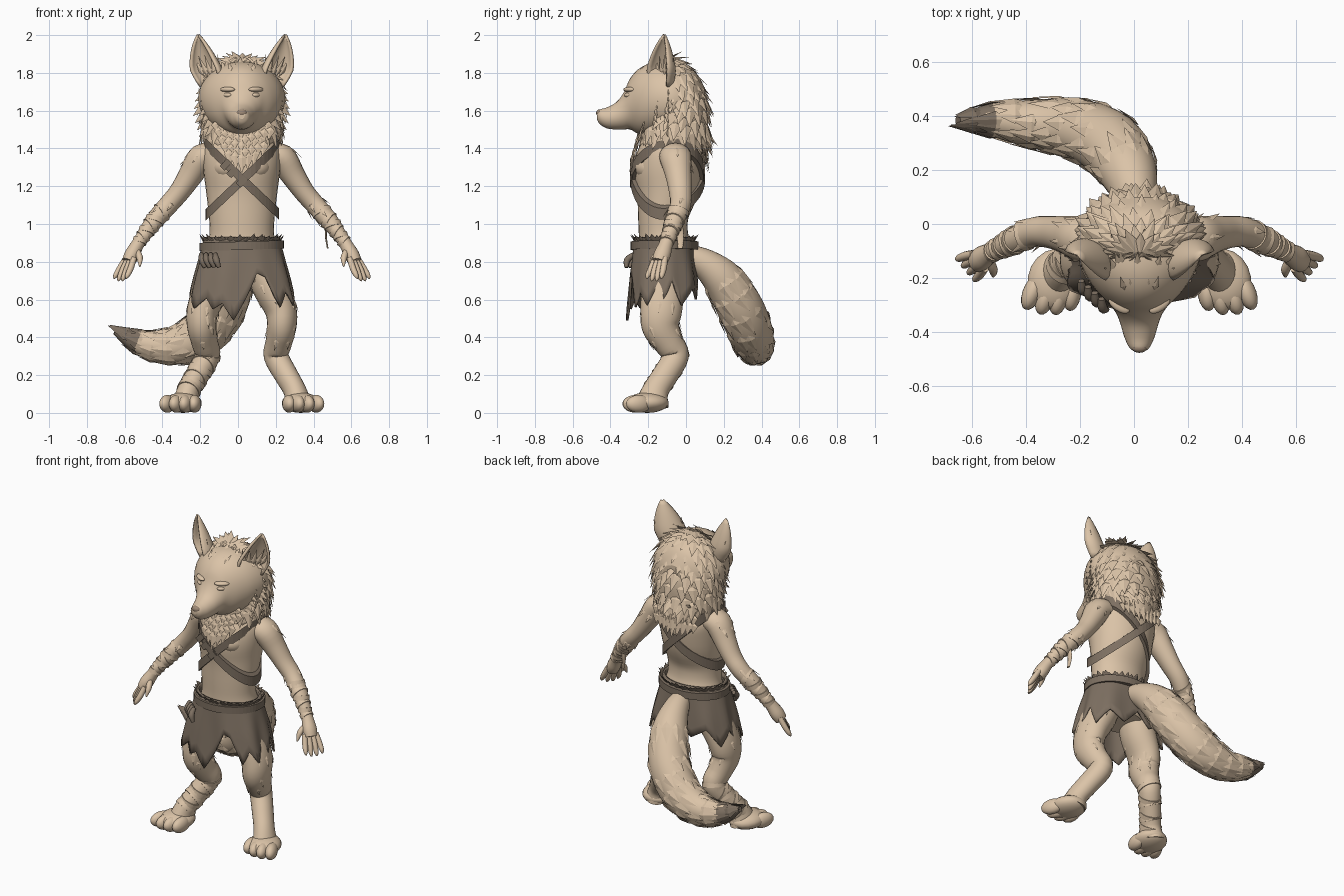
import bpy, bmesh, math, random
from mathutils import Vector, Matrix

random.seed(4)
if "Cube" in bpy.data.objects:
    bpy.data.objects.remove(bpy.data.objects["Cube"])
X, Y, Z = Vector((1, 0, 0)), Vector((0, 1, 0)), Vector((0, 0, 1))
MID = 0.02  # x of the body's mirror plane


def material(name, rgb):
    m = bpy.data.materials.new(name)
    m.use_nodes = True
    m.diffuse_color = (*rgb, 1)
    m.node_tree.nodes["Principled BSDF"].inputs["Base Color"].default_value = (*rgb, 1)
    return m


TAN = material("tan fur", (0.71, 0.55, 0.39))
DARK = material("dark leather", (0.205, 0.16, 0.12))
NOSE = material("nose brown", (0.34, 0.25, 0.18))


def finish(bm, name, mats, rule=None):
    bmesh.ops.recalc_face_normals(bm, faces=bm.faces)
    if rule:
        for f in bm.faces:
            f.material_index = int(rule(f.calc_center_median()))
    me = bpy.data.meshes.new(name)
    bm.to_mesh(me)
    bm.free()
    for m in mats:
        me.materials.append(m)
    ob = bpy.data.objects.new(name, me)
    bpy.context.collection.objects.link(ob)
    return ob


def frames(pts, ref, sub=4, axis=None):
    """Smooth path samples: position, side axes, tangent (or fixed axis) and two radii."""
    P = [Vector(p) for p in pts]
    S = []
    for i in range(len(P) - 1):
        a, b, c, d = P[max(i - 1, 0)], P[i], P[i + 1], P[min(i + 2, len(P) - 1)]
        for k in range(sub):
            t = k / sub
            S.append(0.5 * (2 * b + (c - a) * t + (2 * a - 5 * b + 4 * c - d) * t * t
                            + (3 * b - a - 3 * c + d) * t ** 3))
    S.append(P[-1])
    out = []
    for i, s in enumerate(S):
        t = axis or (Vector(S[min(i + 1, len(S) - 1)][:3]) - Vector(S[max(i - 1, 0)][:3])).normalized()
        u = (ref - ref.dot(t) * t).normalized()
        out.append((Vector(s[:3]), u, t.cross(u), t, max(s[3], 0.003), max(s[4], 0.003)))
    return out


def rim(frame, a):
    p, u, v, t, ra, rb = frame
    return p + u * ra * math.cos(a) + v * rb * math.sin(a)


def loft(bm, pts, ref, n=20, sub=4, axis=None):
    rings = [[bm.verts.new(rim(f, 2 * math.pi * k / n)) for k in range(n)] for f in frames(pts, ref, sub, axis)]
    for r, q in zip(rings, rings[1:]):
        for k in range(n):
            bm.faces.new((r[k], r[(k + 1) % n], q[(k + 1) % n], q[k])).smooth = True
    bm.faces.new(rings[0])
    bm.faces.new(rings[-1])


def ball(bm, loc, size, rot=0):
    mat = Matrix.Translation(loc) @ Matrix.Rotation(rot, 4, "Z") @ Matrix.Diagonal((*size, 1))
    for v in bmesh.ops.create_uvsphere(bm, u_segments=18, v_segments=12, radius=1, matrix=mat)["verts"]:
        for f in v.link_faces:
            f.smooth = True


def tuft(bm, p, d, normal, length, width):
    d = d.normalized()
    s = d.cross(normal).normalized()
    up = s.cross(d)
    a, l, r, m, tip = [bm.verts.new(q) for q in (
        p - d * length * 0.4, p - s * width, p + s * width, p + up * width * 0.3, p + d * length)]
    for f in ((a, r, m), (r, tip, m), (tip, l, m), (l, a, m), (a, l, tip, r)):
        bm.faces.new(f)


def fur(bm, pts, ref, n, length, width, spread, keep=lambda p: True, sub=2, chance=1):
    """Staggered rows of tufts that follow the slope of a lofted shape."""
    rows = frames(pts, ref, sub)
    for i, (f, g) in enumerate(zip(rows, rows[1:])):
        for k in range(n):
            a = 2 * math.pi * (k + i % 2 * 0.5 + random.uniform(-0.2, 0.2)) / n
            q = rim(f, a)
            d = (rim(g, a) - q).normalized()
            nor = f[1] * math.cos(a) + f[2] * math.sin(a)
            nor = (nor - nor.dot(d) * d).normalized()
            if keep(q) and random.random() < chance:
                tuft(bm, q, d + nor * spread, nor, length * random.uniform(0.75, 1.25), width)


def mirrored(pts, s):
    return [(MID + s * p[0], *p[1:]) for p in pts]


# Torso with chest muscles
torso = [(MID, -0.1, 0.7, 0.14, 0.11), (MID, -0.11, 0.85, 0.185, 0.14), (MID, -0.12, 0.95, 0.17, 0.13),
         (MID, -0.12, 1.05, 0.175, 0.135), (MID, -0.10, 1.18, 0.19, 0.165), (MID, -0.095, 1.3, 0.205, 0.18),
         (MID, -0.08, 1.38, 0.205, 0.165), (MID, -0.06, 1.44, 0.17, 0.13), (MID, -0.05, 1.52, 0.1, 0.1)]
bm = bmesh.new()
loft(bm, torso, X, 32)
for s in (1, -1):
    ball(bm, (MID + s * 0.075, -0.16, 1.3), (0.085, 0.112, 0.075))
finish(bm, "torso", [TAN])
BODY = frames(torso, X)


def body_at(z):
    for f, g in zip(BODY, BODY[1:]):
        if f[0].z <= z <= g[0].z:
            t = (z - f[0].z) / (g[0].z - f[0].z)
            return f[0].lerp(g[0], t), f[4] + (g[4] - f[4]) * t, f[5] + (g[5] - f[5]) * t


def body_point(a, height, off):
    z = 1.2
    for _ in range(12):
        p, ra, rb = body_at(min(z, 1.5))
        x = (ra + off) * math.cos(a)
        z = 0.5 * (z + height(x))
    return Vector((MID + x, p.y + (rb + off) * math.sin(a), height(x)))


def band(name, height, off, half, n=56):
    bm = bmesh.new()
    rings = []
    for k in range(n):
        a = 2 * math.pi * k / n
        i, o = body_point(a, height, off - 0.03), body_point(a, height, off)
        rings.append([bm.verts.new(q) for q in (i - Z * half, o - Z * half, o + Z * half, i + Z * half)])
    for k in range(n):
        r, q = rings[k], rings[(k + 1) % n]
        for j in range(4):
            bm.faces.new((r[j], r[(j + 1) % 4], q[(j + 1) % 4], q[j]))
    finish(bm, name, [DARK])


# Crossed straps, buckles, belt and rolls
band("strap_to_left_hip", lambda x: 1.24 - 0.95 * x, 0.022, 0.03)
band("strap_to_right_hip", lambda x: 1.23 + 0.95 * x, 0.016, 0.03)
band("belt", lambda x: 0.885 + 0.03 * x, 0.04, 0.022)
bm = bmesh.new()
for x, z in ((-0.065, 1.315), (-0.03, 1.275), (MID, 1.225)):
    mat = Matrix.Translation((x, -0.286, z)) @ Matrix.Rotation(0.76, 4, "Y")
    bmesh.ops.create_cube(bm, size=0.05, matrix=mat @ Matrix.Diagonal((0.7, 0.4, 1.1, 1)))
for k in range(4):
    x = -0.195 + 0.025 * k
    loft(bm, [(x, -0.21 - 0.022 * k, 0.84, 0.012, 0.012), (x + 0.005, -0.245 - 0.022 * k, 0.81, 0.018, 0.018),
              (x + 0.02, -0.25 - 0.022 * k, 0.77, 0.01, 0.01)], X, 10)
finish(bm, "buckles_and_belt_rolls", [DARK])

# Ragged skirt: angle in degrees and hem height
hem = [(0, .6), (15, .7), (30, .57), (50, .66), (70, .6), (90, .7), (110, .62), (130, .68), (150, .57),
       (170, .66), (185, .58), (200, .65), (217, .555), (230, .61), (240, .55), (250, .58), (262, .49),
       (275, .61), (288, .74), (298, .72), (312, .56), (322, .64), (335, .57), (348, .66), (360, .6)]
bm = bmesh.new()
cols = []
for (a, h), (b, g) in zip(hem, hem[1:]):
    for t in (0, 0.34, 0.67):
        ang, low = math.radians(a + (b - a) * t), h + (g - h) * t
        c, s = math.cos(ang), math.sin(ang)
        square = (abs(c) ** 2.7 + abs(s) ** 2.7) ** (-1 / 2.7)
        col = []
        for j in range(7):
            z = 0.93 + (low - 0.93) * j / 6
            drop = 0.93 - z
            r = 1 + 0.15 * min(drop, 0.2) * math.sin(9 * ang) + (square - 1) * min(1, drop * 5)
            col.append(bm.verts.new((MID + (0.2 + 0.24 * drop) * r * c, -0.12 + (0.155 + 0.1 * drop) * r * s, z)))
        cols.append(col)
for c, d in zip(cols, cols[1:] + cols[:1]):
    for j in range(6):
        bm.faces.new((c[j], d[j], d[j + 1], c[j + 1])).smooth = True
skirt = finish(bm, "ragged_skirt", [DARK])
skirt.modifiers.new("cloth thickness", "SOLIDIFY").thickness = 0.012
bm = bmesh.new()
fur(bm, [(MID, -0.115, 0.91, 0.2, 0.155), (MID, -0.115, 0.925, 0.205, 0.16)], X, 26, 0.035, 0.024, 0.4)
finish(bm, "belt_fringe", [DARK])

# Limbs
arm = [(.14, -.06, 1.36, .08, .06), (.21, -.055, 1.35, .085, .075), (.27, -.04, 1.26, .07, .065),
       (.33, -.03, 1.17, .06, .055), (.39, -.03, 1.1, .055, .052), (.46, -.06, 1.02, .05, .048),
       (.54, -.1, .91, .036, .034), (.58, -.125, .84, .045, .04), (.6, -.14, .8, .04, .035)]
leg = [(.1, -.1, .82, .09, .11), (.15, -.12, .68, .1, .115), (.205, -.13, .55, .085, .11),
       (.212, -.135, .46, .078, .1), (.195, -.09, .37, .07, .08), (.182, -.055, .3, .066, .07),
       (.235, -.11, .2, .062, .068), (.28, -.16, .12, .06, .07), (.3, -.18, .05, .07, .09)]


def wraps(name, pts, ref, picks):
    bm = bmesh.new()
    for i, k in enumerate(picks):
        p, u, v, t, ra, rb = frames(pts, ref)[k]
        d = (t + v * (0.35 if i % 2 else -0.35)).normalized() * 0.014
        loft(bm, [(*(p - d), ra + 0.004, rb + 0.004), (*(p + d), ra + 0.004, rb + 0.004)], ref, 18, 1)
    finish(bm, name, [TAN])


for s, side in ((1, "left"), (-1, "right")):
    pts = mirrored(arm, s)
    bm = bmesh.new()
    loft(bm, pts, Y)
    fur(bm, pts[1:3], Y, 9, 0.05, 0.014, 0.35, lambda p: p.z > 1.3, chance=0.6)
    fur(bm, pts[4:6], Y, 9, 0.05, 0.014, 0.3, chance=0.4)
    finish(bm, side + "_arm", [TAN])
    wraps(side + "_forearm_wraps", pts, Y, (18, 20, 21, 22, 23, 24))
    # Fingers fan forward and inward
    bm = bmesh.new()
    for j in (-1.5, -0.5, 0.5, 1.5):
        tip = 0.012 * (1.5 - abs(j))
        loft(bm, mirrored([(.592 + j * .014, -.137 + j * .017, .82, .016, .016),
                           (.617 + j * .019, -.152 + j * .022, .765, .017, .017),
                           (.637 + j * .021, -.165 + j * .025, .728 - tip, .013, .013),
                           (.645 + j * .021, -.17 + j * .025, .71 - tip, .003, .003)], s), Y, 10)
    loft(bm, mirrored([(.555, -.13, .86, .016, .018), (.54, -.17, .82, .017, .017), (.54, -.195, .775, .004, .004)], s), X, 10)
    finish(bm, side + "_fingers", [TAN])

    pts = mirrored(leg, s)
    bm = bmesh.new()
    loft(bm, pts, X, 24)
    fur(bm, pts[1:5], X, 9, 0.05, 0.014, 0.2, chance=0.35)
    finish(bm, side + "_leg", [TAN])
    bm = bmesh.new()
    ball(bm, (MID + s * 0.312, -0.205, 0.054), (0.1, 0.115, 0.054), s * 0.3)
    for k in range(4):
        ball(bm, (MID + s * (0.25 + 0.048 * k), -0.25 - 0.016 * (k in (1, 2)), 0.048), (0.036, 0.072, 0.047), s * (0.1 + 0.1 * k))
    finish(bm, side + "_foot", [TAN])
wraps("right_shin_wraps", mirrored(leg, -1), X, (20, 22, 23, 25, 26, 28))
bm = bmesh.new()
loft(bm, [(.47, -.04, 1.0, .02, .006), (.465, -.03, .94, .02, .005), (.475, -.03, .87, .014, .004)], Y, 8)
finish(bm, "left_wrap_tail", [TAN])

# Head: y, z, half width and half height from the muzzle back
head = [(-.472, 1.574, .016, .018), (-.458, 1.568, .036, .038), (-.42, 1.562, .055, .055), (-.37, 1.572, .07, .072),
        (-.33, 1.598, .086, .098), (-.295, 1.636, .112, .136), (-.24, 1.65, .165, .178), (-.16, 1.66, .212, .198),
        (-.06, 1.66, .23, .195), (.04, 1.65, .18, .165), (.1, 1.64, .08, .08)]
bm = bmesh.new()
loft(bm, [(MID, y, z, rz, rx) for y, z, rx, rz in head], Z, 32, axis=Y)
for s in (1, -1):
    ball(bm, (MID + s * 0.075, -0.3, 1.712), (0.045, 0.022, 0.014), s * 0.6)
    ball(bm, (MID + s * 0.075, -0.306, 1.682), (0.026, 0.016, 0.013), s * 0.7)
    for k in range(3):
        tuft(bm, Vector((MID + s * 0.03 * k, -0.25 + 0.01 * k, 1.81 + 0.008 * k)), Vector((s * 0.1 * k, 0.7, 0.6)), Z - Y, 0.05, 0.012)
finish(bm, "head", [TAN])
bm = bmesh.new()
ball(bm, (MID, -0.458, 1.588), (0.028, 0.018, 0.019))
finish(bm, "nose", [NOSE])

# Ears as thick open cups
for s, side in ((1, "left"), (-1, "right")):
    bm = bmesh.new()
    base, axis = Vector((MID + s * 0.145, -0.115, 1.73)), Vector((s * 0.085, 0.0, 0.27))
    front = Vector((s * 0.6, -0.8, 0))
    across = front.cross(Z)
    rows = []
    for i in range(11):
        t = i / 10
        w = 0.105 * max(1 - t, 0.01) ** 0.85 * (1 + 0.6 * t) * (0.65 + 0.35 * min(1, t * 3))
        rows.append([bm.verts.new(base + axis * t + across * w * math.sin(a) - front * w * 0.8 * (math.cos(a) - 0.4))
                     for a in [math.radians(-105 + 17.5 * k) for k in range(13)]])
    for r, q in zip(rows, rows[1:]):
        for k in range(12):
            bm.faces.new((r[k], r[k + 1], q[k + 1], q[k])).smooth = True
    ear = finish(bm, side + "_ear", [TAN])
    mod = ear.modifiers.new("ear thickness", "SOLIDIFY")
    mod.thickness, mod.offset = 0.014, 0
    bm = bmesh.new()
    for k in range(5):
        tuft(bm, base + across * (0.028 * (k - 2)) + axis * 0.3, axis + across * 0.05 * (k - 2), front, 0.09, 0.016)
    finish(bm, side + "_ear_tufts", [TAN])

# Mane: scalp, cheeks, neck ruff and chest bib
mane = [(MID, -.11, 1.855, .03, .02), (MID, -.09, 1.835, .1, .055), (MID, -.06, 1.77, .18, .1),
        (MID, -.04, 1.68, .205, .125), (MID, -.03, 1.6, .21, .145), (MID, -.055, 1.52, .205, .175),
        (MID, -.06, 1.45, .195, .175), (MID, -.04, 1.38, .15, .16), (MID, -.04, 1.33, .12, .14)]
bm = bmesh.new()
loft(bm, mane, X, 28)
fur(bm, mane[:-1], X, 17, 0.09, 0.036, 0.38, lambda p: p.z < 1.52 or p.y > -0.12)
for row in range(5):
    wide = 4 - row // 2
    for k in range(-wide, wide + 1):
        p = Vector((MID + k * 0.034 + row % 2 * 0.015, -0.25 + 0.007 * abs(k) - 0.009 * row, 1.48 - 0.033 * row + 0.012 * abs(k)))
        tuft(bm, p, Vector((-k * 0.05, -0.16, -1)), -Y, 0.085 - 0.008 * abs(k), 0.026)
for k in range(-4, 5):
    for z in (1.41, 1.36):
        tuft(bm, Vector((MID + k * 0.033, 0.105 - 0.006 * abs(k), z)), Vector((0, 0.2, -1)), Y, 0.1 - 0.012 * abs(k), 0.03)
for k in range(16):
    x = random.uniform(-0.1, 0.1)
    p = Vector((MID + x, random.uniform(-0.17, -0.05), 1.85 - 3 * x * x))
    tuft(bm, p, Vector((x * 3, 0.6, 0.45)), Z - Y * 0.5, 0.06, 0.018)
# Cheek ruff fanning outward in two layers
for s in (1, -1):
    for k in range(7):
        for layer in (0, 1):
            p = Vector((MID + s * (0.205 - 0.008 * abs(k - 3) - 0.03 * layer), -0.11 - 0.06 * layer, 1.72 - 0.034 * k))
            tuft(bm, p, Vector((s, 0.35, -0.5 - 0.12 * k)), Vector((s * 0.6, -0.8, 0)), 0.075, 0.026)
finish(bm, "mane", [TAN])

# Tail with a dark tip
tail = [(.02, .0, .84, .055, .055), (.005, .1, .79, .08, .08), (-.025, .2, .7, .108, .108),
        (-.09, .295, .54, .125, .122), (-.21, .35, .405, .122, .112), (-.37, .37, .35, .095, .09),
        (-.53, .385, .375, .062, .06), (-.65, .38, .435, .02, .02)]
bm = bmesh.new()
loft(bm, tail, Z, 24)
fur(bm, tail[2:], Z, 11, 0.09, 0.032, 0.1, lambda p: p.x > -0.6, chance=0.8)
finish(bm, "tail", [TAN, DARK], lambda c: c.x < -0.53)
